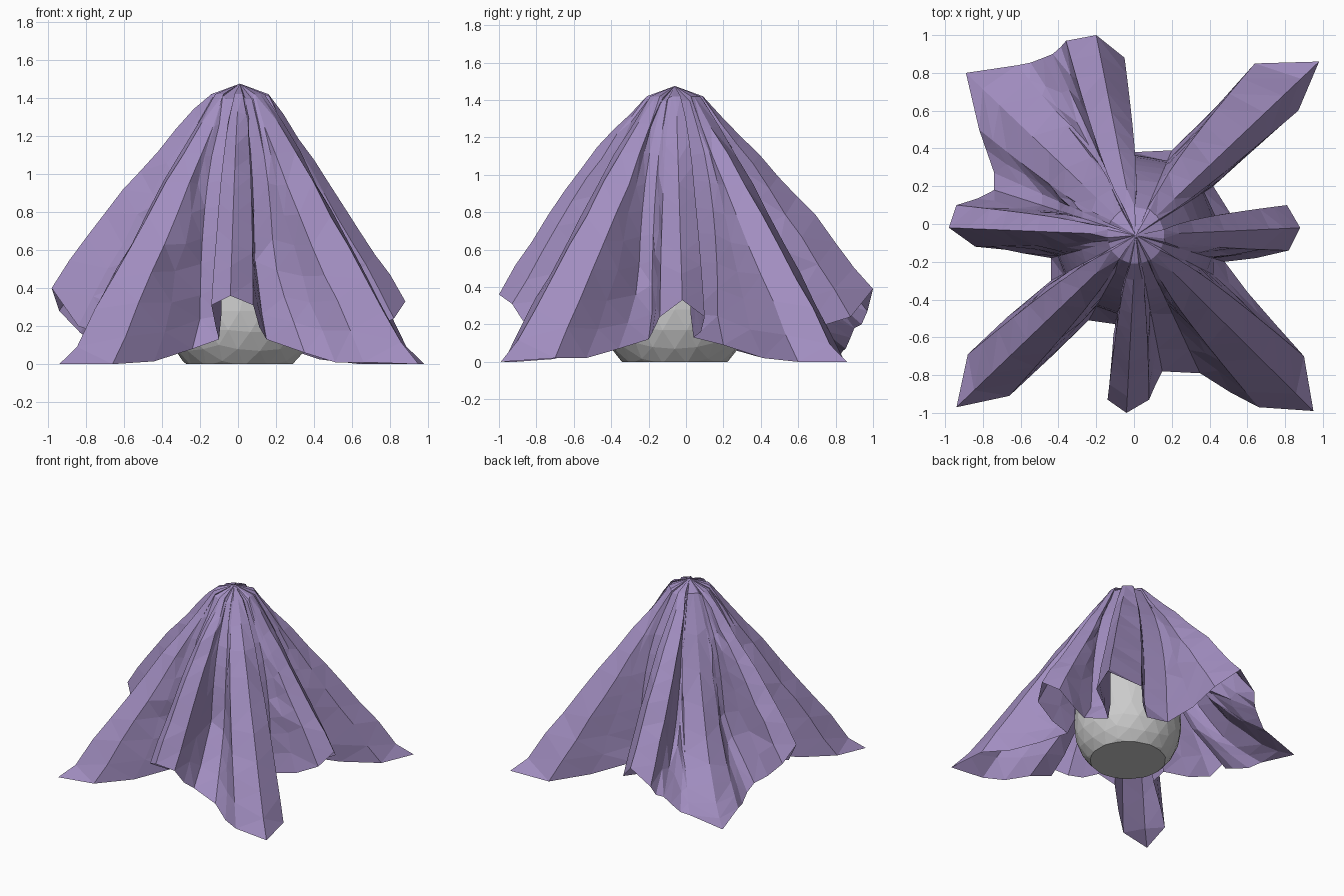
import bpy, bmesh, math, random
from mathutils import Vector

if "Cube" in bpy.data.objects:
    bpy.data.objects.remove(bpy.data.objects["Cube"])

random.seed(4)
APEX = Vector((0.01, -0.06))
LEVELS = 9


def egg_radius(z):
    # round bottom, stretched top
    h = 0.4 if z < 0.28 else 1.12
    return 0.4 * math.sqrt(max(0, 1 - ((z - 0.28) / h) ** 2))


# Egg standing under the cloth, cut flat on the ground
bm = bmesh.new()
bmesh.ops.create_icosphere(bm, subdivisions=3, radius=0.4)
for v in bm.verts:
    v.co.z = v.co.z * (2.8 if v.co.z > 0 else 1) + 0.28
    v.co.x += APEX.x
    v.co.y += APEX.y
cut = bmesh.ops.bisect_plane(bm, geom=bm.verts[:] + bm.edges[:] + bm.faces[:],
                             plane_co=(0, 0, 0), plane_no=(0, 0, 1), clear_inner=True)
bmesh.ops.contextual_create(bm, geom=[e for e in cut['geom_cut'] if isinstance(e, bmesh.types.BMEdge)])
mesh = bpy.data.meshes.new("covered_egg")
bm.to_mesh(mesh)
bm.free()
bpy.context.collection.objects.link(bpy.data.objects.new("covered_egg", mesh))

# Folds, counter-clockwise: shoulder, tip, shoulder, crest bulge, the two valley hem points, valley depth
FOLDS = [
    ((.82, -.14, .24), (.88, -.02, .33), (.81, .10, .24), .02, (.52, .04, .13), (.42, .20, .09), .25),
    ((.87, .60, 0), (.98, .86, 0), (.64, .85, 0), 0, (.20, .39, .10), (-.01, .38, .14), .25),
    ((-.05, .88, .24), (-.20, 1.0, .39), (-.36, .97, .27), .04, (-.43, .90, .18), (-.48, .88, .13), .33),
    ((-.62, .84, .06), (-.89, .80, 0), (-.82, .50, .04), -.32, (-.74, .27, .06), (-.74, .18, .10), .3),
    ((-.94, .10, .28), (-.98, -.02, .40), (-.84, -.12, .20), .06, (-.44, -.18, .12), (-.44, -.30, .09), .2),
    ((-.88, -.69, .03), (-.94, -.97, 0), (-.66, -.91, 0), 0, (-.24, -.51, .08), (-.10, -.53, .13), .25),
    ((-.14, -.93, .31), (-.04, -1.0, .36), (.08, -.93, .31), .08, (.15, -.78, .13), (.35, -.79, .06), .25),
    ((.66, -.97, .01), (.95, -.99, 0), (.90, -.70, .02), 0, (.60, -.36, .07), (.48, -.20, .12), .25),
]


def column(end, bulge, axis=None, depth=None):
    # points running from the cap down to the hem
    end_xy = Vector(end[:2]) - APEX
    start = end_xy.normalized() * 0.15
    z0 = 1.42 if depth is None else 1.395
    corner_tip = axis is None and depth is None and end[2] == 0 and bulge == 0
    pts = []
    for i in range(LEVELS + 1):
        t = i / LEVELS
        xy = start.lerp(end_xy, t)
        z = z0 + (end[2] - z0) * t + bulge * math.sin(math.pi * t)
        if corner_tip:
            # straight slope to a knee, then a flat toe
            knee = 0.86
            z = 1.42 - 1.29 * t / knee + .035 * math.sin(math.pi * t) if t < knee else .13 * (1 - t) / (1 - knee)
        if axis:
            d = (Vector(axis[:2]) - APEX).normalized()
            side = end_xy - d * end_xy.dot(d)
            xy = d * xy.dot(d) + side * max(t ** 0.42, 0.2)
        if 0 < i < LEVELS:
            z += random.uniform(-.015, .015)
        if depth or bulge < -.1:
            dip = (depth or 0) * math.sin(math.pi * t)
            r = max(xy.length * (1 - dip), egg_radius(z) + .03)
            xy = xy.normalized() * r
        xy += APEX
        pts.append(Vector((xy.x, xy.y, z)))
    return pts


def between(a, b):
    # slack column halfway down a fold wall
    out = []
    for i, (p, q) in enumerate(zip(a, b)):
        m = (p + q) / 2
        m.z = max(m.z - .025 * i / LEVELS, 0)
        m.x += random.uniform(-.012, .012)
        m.y += random.uniform(-.012, .012)
        r = (m.xy - APEX).length
        need = egg_radius(m.z) + .035
        if r < need:
            m.xy = APEX + (m.xy - APEX) * (need / r)
        out.append(m)
    return out


ridges, valleys = [], []
for a, tip, b, bulge, v1, v2, depth in FOLDS:
    low = bulge * (0.6 if bulge > 0 else 0.9)
    ridges.append([column(a, low, tip), column(tip, bulge), column(b, low, tip)])
    valleys.append([column(v1, 0, None, depth), column(v2, 0, None, depth)])
columns = []
for i in range(8):
    after = ridges[(i + 1) % 8][0]
    columns += ridges[i] + [between(ridges[i][2], valleys[i][0])]
    columns += valleys[i] + [between(valleys[i][1], after)]

# Draped cloth: one open sheet through all the columns
bm = bmesh.new()
grid = [[bm.verts.new(p) for p in c] for c in columns]
top = bm.verts.new((APEX.x, APEX.y, 1.475))
n = len(grid)
for i in range(n):
    a, b = grid[i], grid[(i + 1) % n]
    bm.faces.new((top, a[0], b[0]))
    for k in range(LEVELS):
        bm.faces.new((a[k], a[k + 1], b[k + 1], b[k]))
bmesh.ops.triangulate(bm, faces=bm.faces[:])
mesh = bpy.data.meshes.new("draped_cloth")
bm.to_mesh(mesh)
bm.free()
cloth = bpy.data.objects.new("draped_cloth", mesh)
bpy.context.collection.objects.link(cloth)
mat = bpy.data.materials.new("purple_cloth")
mat.diffuse_color = (0.36, 0.27, 0.53, 1)
mat.use_nodes = True
mat.node_tree.nodes["Principled BSDF"].inputs["Base Color"].default_value = mat.diffuse_color
mesh.materials.append(mat)
